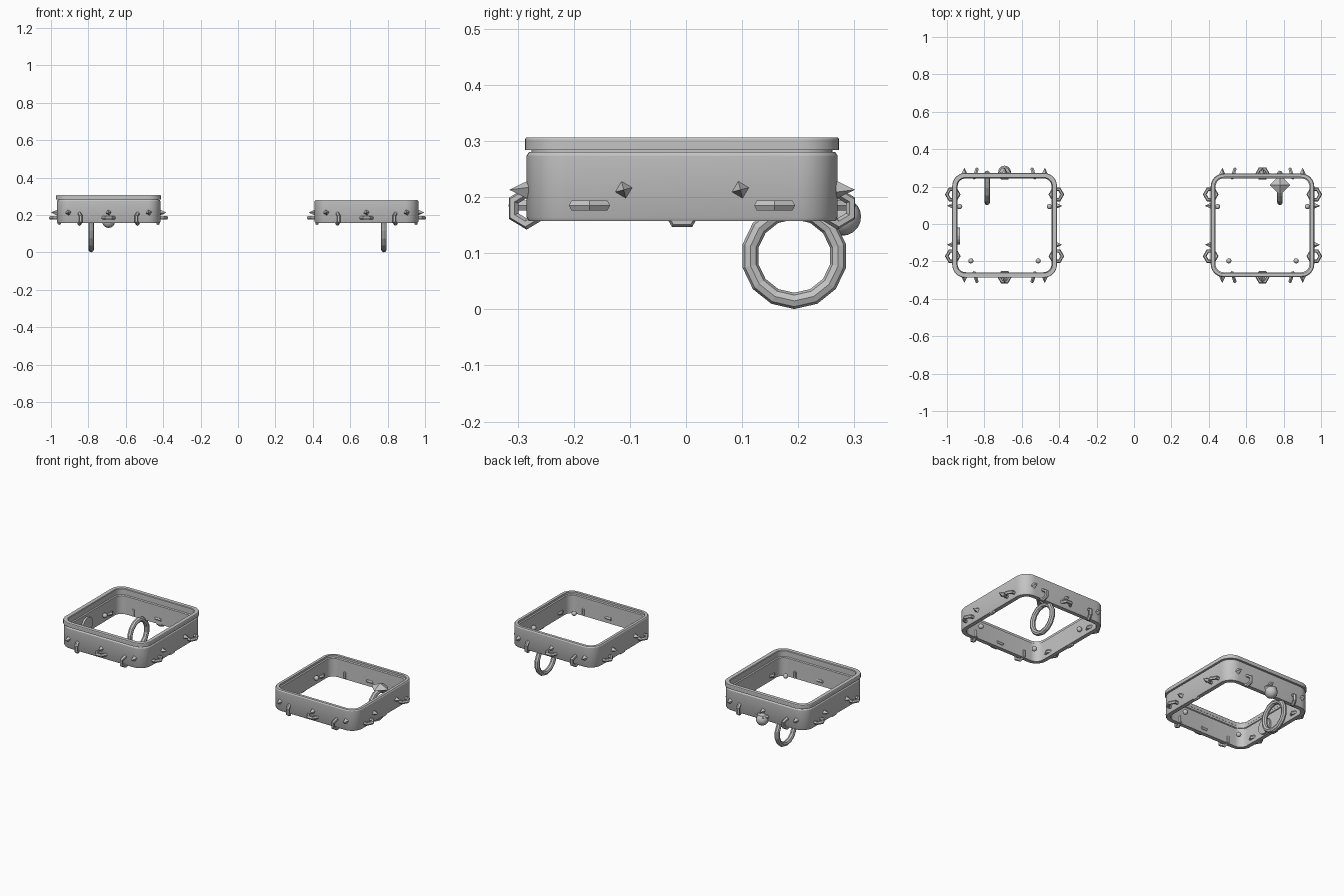
import bpy, bmesh
from math import sin, cos, pi, radians
from mathutils import Matrix, Vector

cube = bpy.data.objects.get("Cube")
if cube:
    bpy.data.objects.remove(cube)

grey = bpy.data.materials.new("plain_grey")
grey.use_nodes = True
grey.diffuse_color = (0.55, 0.55, 0.55, 1)
grey.node_tree.nodes["Principled BSDF"].inputs["Base Color"].default_value = (0.55, 0.55, 0.55, 1)


def finish(name, bm, matrix=None, smooth=False):
    if matrix:
        bm.transform(matrix)
    bmesh.ops.recalc_face_normals(bm, faces=bm.faces)
    mesh = bpy.data.meshes.new(name)
    bm.to_mesh(mesh)
    bm.free()
    mesh.materials.append(grey)
    obj = bpy.data.objects.new(name, mesh)
    bpy.context.collection.objects.link(obj)
    if smooth:
        bpy.ops.object.select_all(action="DESELECT")
        obj.select_set(True)
        bpy.context.view_layer.objects.active = obj
        bpy.ops.object.shade_smooth_by_angle(angle=radians(30))
    return obj


def loop_points(half, radius, steps=8):
    """Outline of a rounded square."""
    pts = []
    for q in range(4):
        for i in range(steps + 1):
            a = (q + i / steps) * pi / 2
            mid = (q + 0.5) * pi / 2
            sx, sy = (1 if cos(mid) > 0 else -1), (1 if sin(mid) > 0 else -1)
            pts.append((sx * (half - radius) + radius * cos(a),
                        sy * (half - radius) + radius * sin(a)))
    return pts


def frame(name, centre, profile, radius=0.07):
    """Sweep a closed profile of (half size, height) around a rounded square."""
    bm = bmesh.new()
    outer = max(h for h, z in profile)
    rows = [[bm.verts.new((x + centre[0], y + centre[1], z))
             for x, y in loop_points(h, radius - (outer - h))] for h, z in profile]
    n = len(rows[0])
    for a, b in zip(rows, rows[1:] + rows[:1]):
        for i in range(n):
            j = (i + 1) % n
            bm.faces.new((a[i], a[j], b[j], b[i]))
    return finish(name, bm, smooth=True)


def torus(name, loc, major, minor, sides, tube, axis="Z", tilt=0, turn=0):
    bm = bmesh.new()
    grid = []
    for i in range(sides):
        a = 2 * pi * i / sides
        grid.append([bm.verts.new(((major + minor * cos(2 * pi * k / tube)) * cos(a),
                                   (major + minor * cos(2 * pi * k / tube)) * sin(a),
                                   minor * sin(2 * pi * k / tube))) for k in range(tube)])
    for i in range(sides):
        a, b = grid[i], grid[(i + 1) % sides]
        for k in range(tube):
            m = (k + 1) % tube
            bm.faces.new((a[k], b[k], b[m], a[m]))
    rot = Matrix.Rotation(pi / 2, 4, "Y") if axis == "X" else Matrix()
    m = Matrix.Translation(loc) @ Matrix.Rotation(tilt, 4, "Z") @ rot @ Matrix.Rotation(turn, 4, "Z")
    return finish(name, bm, m)


def cone(name, loc, direction, r1, r2, depth, sides, spin=0):
    bm = bmesh.new()
    bmesh.ops.create_cone(bm, cap_ends=True, segments=sides, radius1=r1, radius2=r2, depth=depth)
    m = (Matrix.Translation(loc) @ Vector(direction).to_track_quat("Z", "Y").to_matrix().to_4x4()
         @ Matrix.Rotation(spin, 4, "Z"))
    return finish(name, bm, m)


def ball(name, loc, r, seg=12):
    bm = bmesh.new()
    bmesh.ops.create_uvsphere(bm, u_segments=seg, v_segments=seg // 2 + 2, radius=r)
    return finish(name, bm, Matrix.Translation(loc), smooth=True)


HALF = 0.277
CY = -0.007
for side, cx in (("right", -0.692), ("left", 0.687)):
    # Band with a thin lip along its inner top edge
    frame(side + "_band", (cx, CY),
          [(HALF - 0.004, 0.157), (HALF, 0.164), (HALF, 0.274), (HALF - 0.004, 0.28),
           (HALF - 0.02, 0.28), (HALF - 0.02, 0.268), (HALF - 0.026, 0.264),
           (HALF - 0.026, 0.157)])

    for s in (-1, 1):
        # Front and back walls: spikes, flat link and upright links
        wall_y = CY + s * HALF
        for dx in (-0.215, 0, 0.215):
            cone(side + "_wall_spike", (cx + dx, wall_y + s * 0.014, 0.213),
                 (0, s, 0), 0.017, 0, 0.034, 4, 0.25)
        torus(side + "_flat_link", (cx, wall_y, 0.185), 0.028, 0.010, 6, 6)
        for e in (-1, 1):
            torus(side + "_upright_link", (cx + e * 0.155, wall_y, 0.18),
                  0.028, 0.010, 6, 6, axis="X", tilt=s * e * 0.3)

        # Side walls: spikes, flat links and one embedded link
        wall_x = cx + s * HALF
        for dy in (-0.104, 0.104):
            cone(side + "_side_spike", (wall_x + s * 0.014, CY + dy, 0.213),
                 (s, 0, 0), 0.017, 0, 0.034, 4, 0.25)
        for dy in (-0.165, 0.165):
            torus(side + "_side_link", (wall_x, CY + dy, 0.185), 0.032, 0.010, 6, 6)
        torus(side + "_embedded_link", (wall_x - s * 0.013, CY, 0.178),
              0.026, 0.010, 6, 6, axis="X", turn=pi / 6)

        # Small beads inside the corners
        ball(side + "_front_bead", (cx + s * 0.18, CY - 0.19, 0.19), 0.014)
        ball(side + "_side_bead", (cx + s * 0.24, CY + 0.1, 0.2), 0.014)

# Raised rim above a recessed collar, on one band only
RX = -0.692
frame("rim", (RX, CY), [(0.28, 0.284), (0.28, 0.303), (0.278, 0.306), (0.256, 0.306),
                        (0.253, 0.303), (0.253, 0.284)])
frame("rim_collar", (RX, CY), [(0.268, 0.272), (0.268, 0.29), (0.254, 0.29), (0.254, 0.272)], 0.06)

# Hanging rings
for name, x in (("right_hanging_ring", -0.785), ("left_hanging_ring", 0.78)):
    torus(name, (x, 0.193, 0.095), 0.08, 0.0145, 14, 8, axis="X")

# Ball on the back of the right band, and a disc against its inner side wall
ball("back_ball", (RX, 0.278, 0.165), 0.034, 16)
cone("inner_disc", (RX - 0.246, -0.065, 0.205), (1, 0, 0), 0.045, 0.045, 0.014, 16)

# Diamond above the left hanging ring
for name, s in (("diamond_top", 1), ("diamond_base", -1)):
    cone(name, (0.78, 0.208, 0.19 + s * 0.0125), (0, 0, s), 0.055, 0, 0.025, 4)
